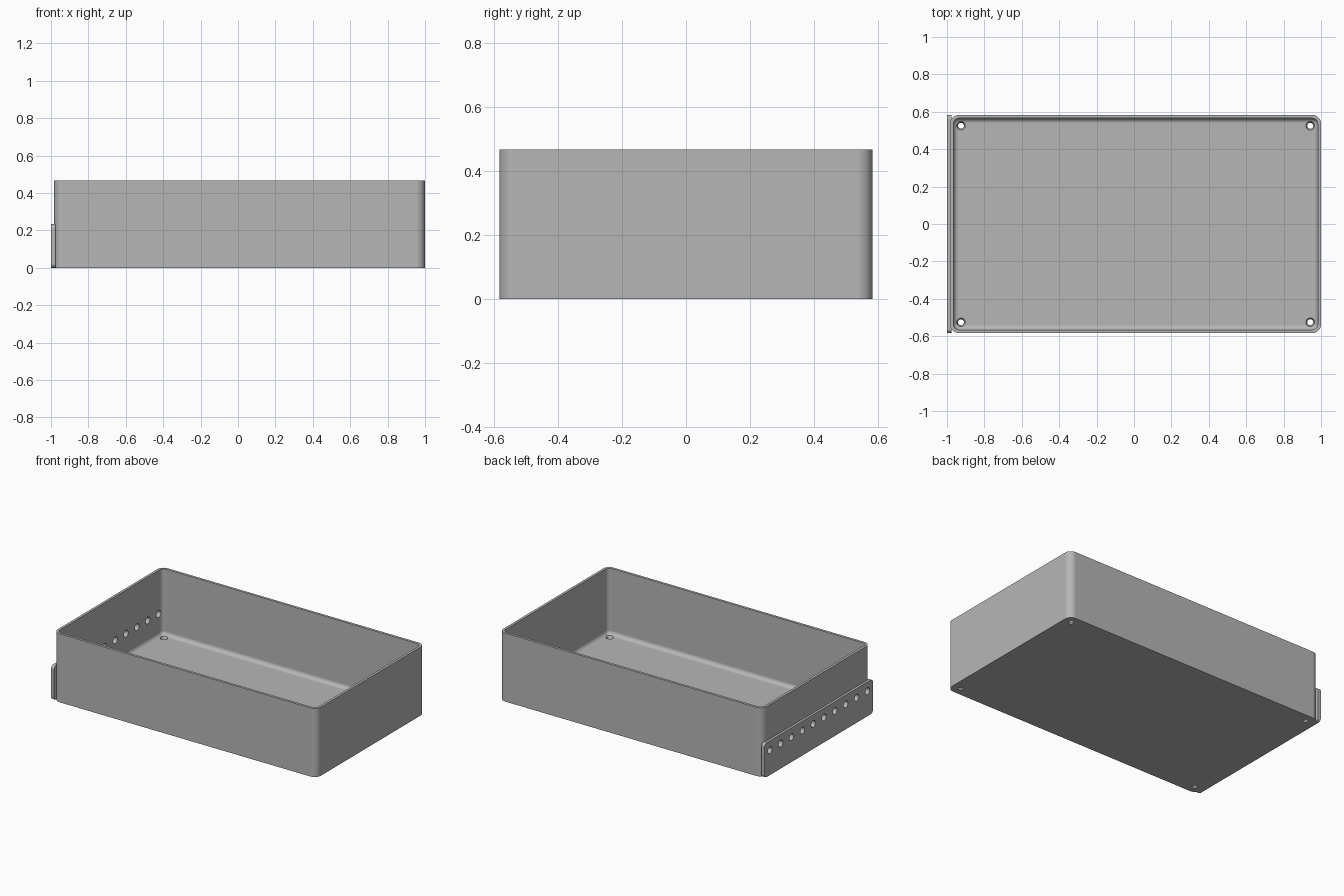
import bpy, bmesh, math
from mathutils import Matrix, Vector

cube = bpy.data.objects.get("Cube")
if cube:
    bpy.data.objects.remove(cube, do_unlink=True)

# Main sizes
RIGHT, LEFT = -0.983, 1.0
CX, HX, HY = (RIGHT + LEFT) / 2, (LEFT - RIGHT) / 2, 0.583
HEIGHT, WALL, FLOOR = 0.467, 0.0175, 0.0175
CORNER, FILLET = 0.047, 0.028
PLATE_HEIGHT, PLATE_THICK = 0.233, 0.023
HOLE_INSET, HOLE_HEIGHT, HOLES = 0.058, 0.17, 10

grey = bpy.data.materials.new("light_grey")
grey.use_nodes = True
grey.diffuse_color = (0.47, 0.47, 0.47, 1)
grey.node_tree.nodes["Principled BSDF"].inputs["Base Color"].default_value = (0.47, 0.47, 0.47, 1)


def rounded_rect(hw, hh, radius, steps=8):
    """Outline points of a rectangle with rounded corners, centred on zero."""
    points = []
    for quarter, (sx, sy) in enumerate([(1, 1), (-1, 1), (-1, -1), (1, -1)]):
        for i in range(steps + 1):
            a = math.pi / 2 * (quarter + i / steps)
            points.append((sx * (hw - radius) + radius * math.cos(a),
                           sy * (hh - radius) + radius * math.sin(a)))
    return points


def loft(name, rings):
    """Closed solid through a series of rings with equal point counts."""
    bm = bmesh.new()
    loops = [[bm.verts.new(p) for p in ring] for ring in rings]
    for a, b in zip(loops, loops[1:]):
        for i in range(len(a)):
            j = (i + 1) % len(a)
            bm.faces.new((a[i], a[j], b[j], b[i]))
    bm.faces.new(loops[0])
    bm.faces.new(loops[-1])
    bmesh.ops.recalc_face_normals(bm, faces=bm.faces)
    return to_object(name, bm)


def to_object(name, bm):
    mesh = bpy.data.meshes.new(name)
    bm.to_mesh(mesh)
    bm.free()
    mesh.materials.append(grey)
    obj = bpy.data.objects.new(name, mesh)
    bpy.context.collection.objects.link(obj)
    return obj


# Tray: outer wall, rim, inner wall, rounded inside edge, floor
def tray_ring(inset, z):
    outline = rounded_rect(HX - inset, HY - inset, max(CORNER - inset, 0.001))
    return [(CX + x, y, z) for x, y in outline]


rings = [tray_ring(0, 0), tray_ring(0, HEIGHT), tray_ring(WALL, HEIGHT)]
for i in range(9):
    a = math.pi / 2 * i / 8
    rings.append(tray_ring(WALL + FILLET * (1 - math.cos(a)),
                           FLOOR + FILLET * (1 - math.sin(a))))
tray = loft("tray", rings)

# Mounting plate on the right end
outline = rounded_rect(HY, PLATE_HEIGHT / 2, 0.0233)
plate = loft("mounting_plate", [[(x, y, z + PLATE_HEIGHT / 2) for y, z in outline]
                                for x in (-1, -1 + PLATE_THICK)])

# Cutter: row of holes through the end, tapered screw holes in the floor
bm = bmesh.new()
for i in range(HOLES):
    y = (HY - HOLE_INSET) * (2 * i / (HOLES - 1) - 1)
    place = Matrix.Translation(Vector((RIGHT, y, HOLE_HEIGHT))) @ Matrix.Rotation(math.pi / 2, 4, "Y")
    bmesh.ops.create_cone(bm, cap_ends=True, segments=24, radius1=0.0233,
                          radius2=0.0233, depth=0.1, matrix=place)
for sx in (-1, 1):
    for sy in (-1, 1):
        centre = Vector((CX + sx * (HX - HOLE_INSET), sy * (HY - HOLE_INSET), FLOOR / 2))
        bmesh.ops.create_cone(bm, cap_ends=True, segments=24, radius1=0.015,
                              radius2=0.024, depth=FLOOR + 0.004,
                              matrix=Matrix.Translation(centre))
cutter = to_object("hole_cutter", bm)
cutter.hide_render = True

# Cut the holes, then smooth the rounded parts
for obj in (tray, plate):
    bpy.ops.object.select_all(action="DESELECT")
    obj.select_set(True)
    bpy.context.view_layer.objects.active = obj
    cut = obj.modifiers.new("holes", "BOOLEAN")
    cut.object = cutter
    cut.solver = "EXACT"
    bpy.ops.object.modifier_apply(modifier=cut.name)
    bpy.ops.object.shade_smooth_by_angle(angle=math.radians(35))
    normals = obj.modifiers.new("flat_normals", "WEIGHTED_NORMAL")
    normals.keep_sharp = True
bpy.data.objects.remove(cutter, do_unlink=True)
